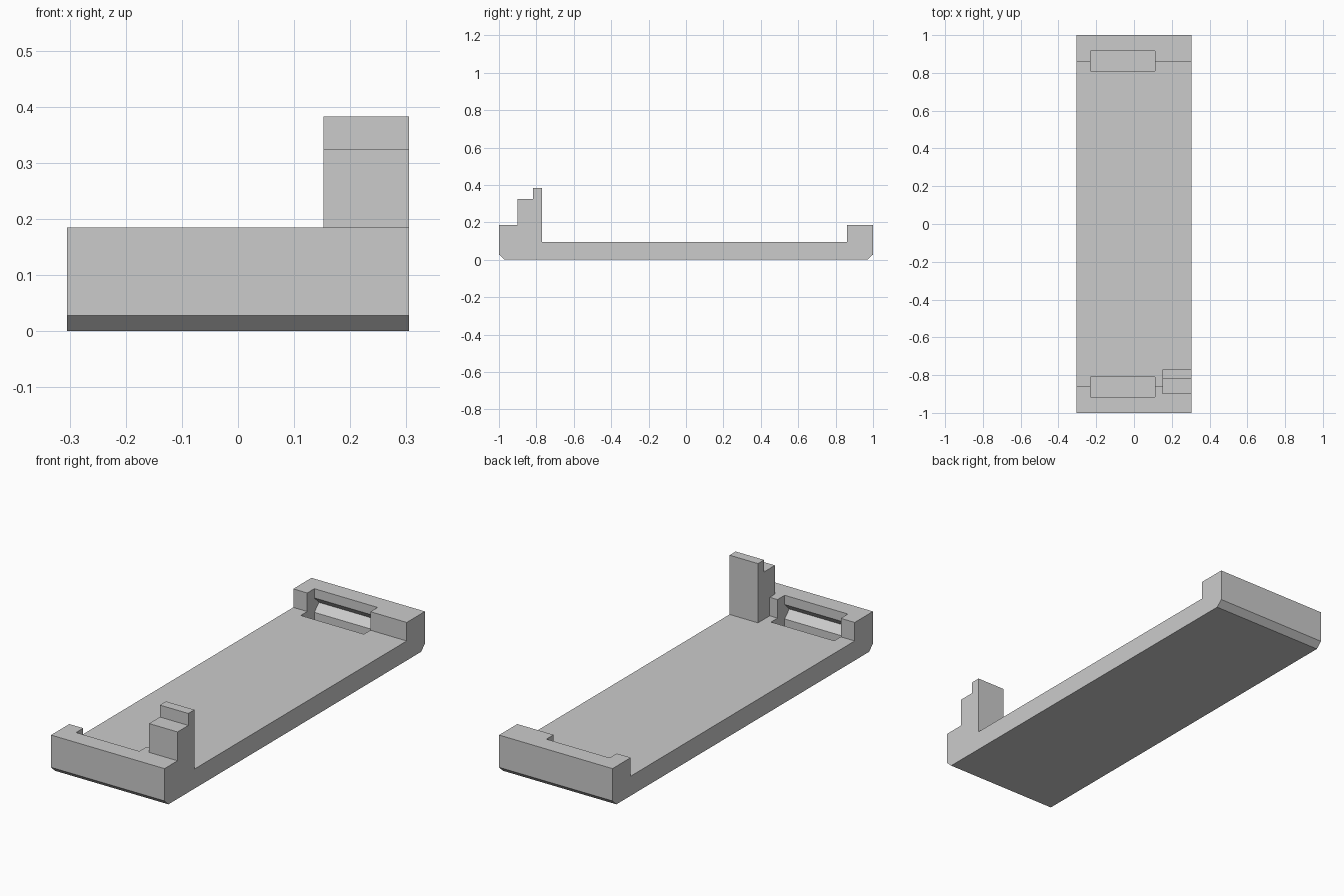
import bpy
import bmesh

if "Cube" in bpy.data.objects:
    bpy.data.objects.remove(bpy.data.objects["Cube"], do_unlink=True)

grey = bpy.data.materials.new("plain grey")
grey.use_nodes = True
colour = (0.6, 0.6, 0.6, 1.0)
grey.diffuse_color = colour
grey.node_tree.nodes["Principled BSDF"].inputs["Base Color"].default_value = colour


def extrude_profile(name, profile, x0, x1):
    """Sweep a closed (y, z) outline along x."""
    bm = bmesh.new()
    face = bm.faces.new([bm.verts.new((x0, y, z)) for y, z in profile])
    swept = bmesh.ops.extrude_face_region(bm, geom=[face])["geom"]
    verts = [g for g in swept if isinstance(g, bmesh.types.BMVert)]
    bmesh.ops.translate(bm, verts=verts, vec=(x1 - x0, 0, 0))
    bmesh.ops.recalc_face_normals(bm, faces=bm.faces)
    mesh = bpy.data.meshes.new(name)
    bm.to_mesh(mesh)
    bm.free()
    mesh.materials.append(grey)
    obj = bpy.data.objects.new(name, mesh)
    bpy.context.collection.objects.link(obj)
    return obj


def combine(target, tool, operation):
    """Apply a boolean and discard the tool."""
    mod = target.modifiers.new(operation.title(), "BOOLEAN")
    mod.operation = operation
    mod.solver = "EXACT"
    mod.object = tool
    bpy.context.view_layer.objects.active = target
    bpy.ops.object.modifier_apply(modifier=mod.name)
    bpy.data.objects.remove(tool, do_unlink=True)


# Tray with a raised lip at each end and chamfered bottom edges
HALF = 0.305
FLOOR, LIP = 0.095, 0.185
half_outline = [(0.97, 0), (1, 0.028), (1, LIP), (0.86, LIP), (0.86, FLOOR)]
outline = half_outline + [(-y, z) for y, z in reversed(half_outline)]
tray = extrude_profile("tray", outline, -HALF, HALF)

# Stepped post on the front left corner
post = extrude_profile("stepped_post", [
    (-0.9, 0.05), (-0.9, 0.325), (-0.817, 0.325),
    (-0.817, 0.383), (-0.77, 0.383), (-0.77, 0.05)], 0.152, HALF)
combine(tray, post, "UNION")

# Latch pockets in both lips, with a V groove in the outer wall
pocket = [(0.81, 0.25), (0.915, 0.25), (0.915, 0.14), (0.95, 0.105),
          (0.915, 0.07), (0.915, 0.03), (0.81, 0.03)]
for side in (1, -1):
    cutter = extrude_profile("pocket_cutter",
                             [(side * y, z) for y, z in pocket], -0.23, 0.11)
    cutter.hide_render = True
    combine(tray, cutter, "DIFFERENCE")
